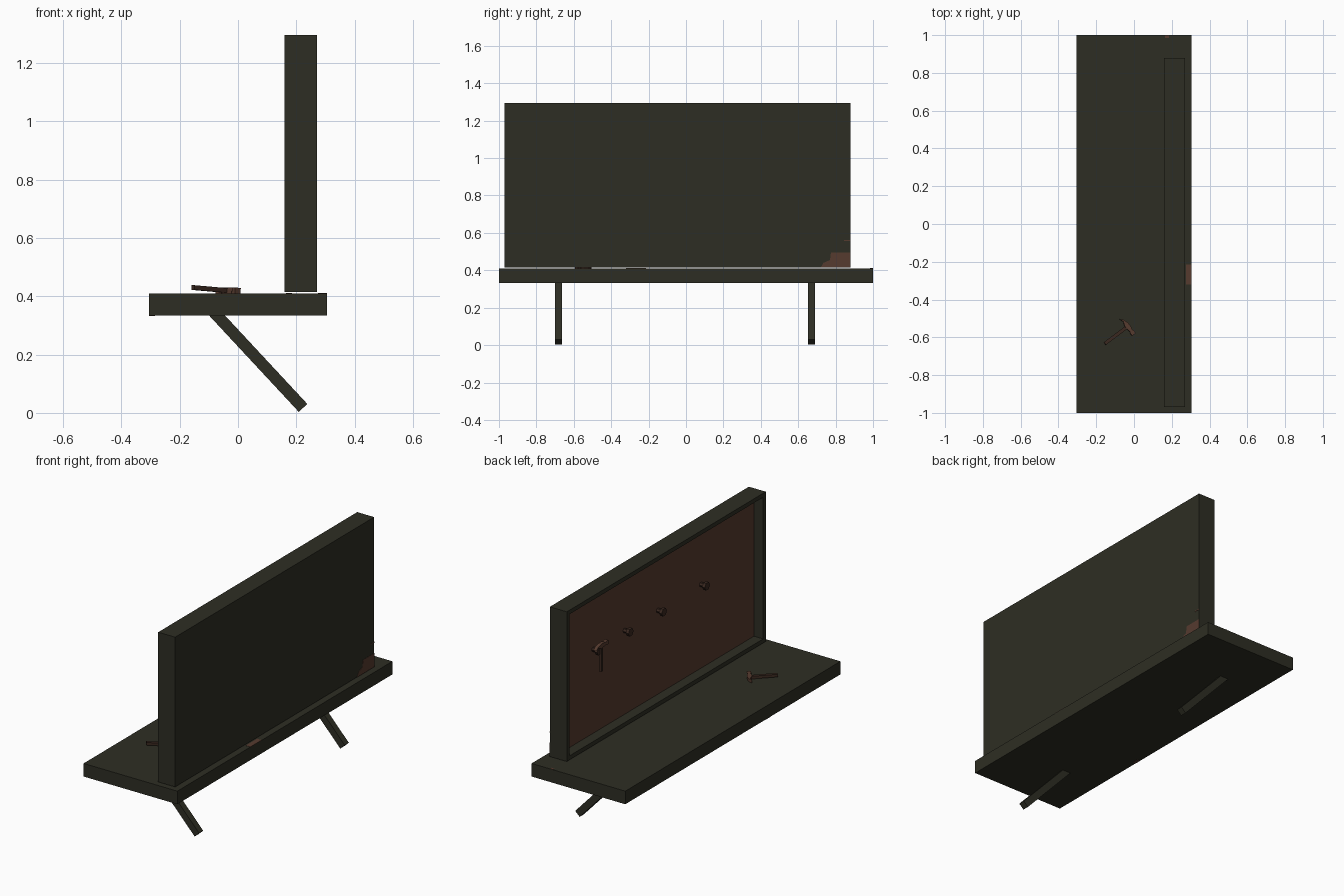
import bpy, bmesh, math
from mathutils import Matrix, Vector

if "Cube" in bpy.data.objects:
    bpy.data.objects.remove(bpy.data.objects["Cube"])


def material(name, col):
    m = bpy.data.materials.new(name)
    m.diffuse_color = (*col, 1)
    m.use_nodes = True
    m.node_tree.nodes["Principled BSDF"].inputs["Base Color"].default_value = m.diffuse_color
    return m


OLIVE = material("dark_olive", (0.027, 0.027, 0.017))
BROWN = material("rust_brown", (0.092, 0.043, 0.028))
DARK = material("dark_brown_wood", (0.042, 0.021, 0.014))


def finish(bm, name, mats, matrix=None):
    if matrix:
        bm.transform(matrix)
    bmesh.ops.recalc_face_normals(bm, faces=bm.faces)
    me = bpy.data.meshes.new(name)
    bm.to_mesh(me)
    bm.free()
    for m in mats:
        me.materials.append(m)
    ob = bpy.data.objects.new(name, me)
    bpy.context.collection.objects.link(ob)
    return ob


def box_bm(lo, hi):
    bm = bmesh.new()
    lo, hi = Vector(lo), Vector(hi)
    bmesh.ops.create_cube(bm, size=1, matrix=Matrix.Translation((lo + hi) / 2)
                          @ Matrix.Diagonal((*(hi - lo), 1)))
    return bm


def box(name, lo, hi, mat, matrix=None):
    return finish(box_bm(lo, hi), name, [mat], matrix)


def prism(name, pts, depth, mat, matrix=None):
    """Outline in local xy, extruded along local z and centred on it."""
    bm = bmesh.new()
    f = bm.faces.new([bm.verts.new((x, y, -depth / 2)) for x, y in pts])
    r = bmesh.ops.extrude_face_region(bm, geom=[f])
    bmesh.ops.translate(bm, vec=(0, 0, depth),
                        verts=[v for v in r["geom"] if isinstance(v, bmesh.types.BMVert)])
    return finish(bm, name, [mat], matrix)


# Bench top
box("bench_top", (-0.305, -1, 0.333), (0.305, 1, 0.41), OLIVE)

# Tool board: box with its -x face inset and pushed in
bm = box_bm((0.16, -0.97, 0.414), (0.27, 0.88, 1.295))
bm.normal_update()
face = min(bm.faces, key=lambda f: f.normal.x)
bmesh.ops.inset_region(bm, faces=[face], thickness=0.034)
r = bmesh.ops.extrude_face_region(bm, geom=[face])
if face.is_valid:
    bmesh.ops.delete(bm, geom=[face], context='FACES_ONLY')
bmesh.ops.translate(bm, vec=(0.06, 0, 0),
                    verts=[g for g in r["geom"] if isinstance(g, bmesh.types.BMVert)])
for g in r["geom"]:
    if isinstance(g, bmesh.types.BMFace):
        g.material_index = 1
finish(bm, "tool_board", [OLIVE, BROWN])

# Slanted legs
foot, top = Vector((0.223, 0.017)), Vector((-0.085, 0.348))
side = (top - foot).orthogonal().normalized() * 0.02
outline = [foot - side, foot + side, top + side, top - side]
for label, y in (("near_leg", -0.682), ("far_leg", 0.672)):
    prism(label, outline, 0.038, OLIVE,
          Matrix.Translation((0, y, 0)) @ Matrix.Rotation(math.pi / 2, 4, 'X'))

# Pegs: thin shaft and hexagonal cap
for i, y in enumerate((0.55, 0.26, -0.05, -0.45)):
    bm = bmesh.new()
    for rad, length, x in ((0.013, 0.04, 0.204), (0.024, 0.018, 0.185)):
        bmesh.ops.create_cone(bm, cap_ends=True, segments=6, radius1=rad, radius2=rad,
                              depth=length, matrix=Matrix.Translation((x, y, 0.933))
                              @ Matrix.Rotation(math.pi / 2, 4, 'Y'))
    finish(bm, f"peg_{i + 1}", [DARK])


# Hammers: handle along local -x, head along local y with a tapered claw
def hammer(name, matrix):
    box(name + "_handle", (-0.152, -0.009, -0.008), (0.0, 0.009, 0.008), DARK, matrix)
    head = [(-0.012, -0.054), (0.012, -0.054), (0.012, -0.036), (0.008, -0.03),
            (0.012, -0.012), (0.012, 0.014), (0.004, 0.04), (-0.012, 0.056),
            (-0.004, 0.034), (-0.012, 0.014), (-0.012, -0.012), (-0.008, -0.03),
            (-0.012, -0.036)]
    prism(name + "_head", head, 0.02, BROWN, matrix)


hammer("resting_hammer", Matrix.Translation((-0.033, -0.542, 0.419))
       @ Matrix.Rotation(math.radians(37), 4, 'Z')
       @ Matrix.Rotation(math.radians(4), 4, 'Y'))
hammer("hanging_hammer", Matrix.Translation((0.175, 0.54, 0.965))
       @ Matrix.Rotation(-math.pi / 2, 4, 'Y'))

# Worn paint patches as thin plates
patch = [(0.72, 0.414), (0.88, 0.414), (0.88, 0.495), (0.775, 0.495), (0.77, 0.455), (0.735, 0.44)]
stand = Matrix(((0, 0, 1, 0.2702), (1, 0, 0, 0), (0, 1, 0, 0), (0, 0, 0, 1)))
prism("board_corner_wear", patch, 0.002, BROWN, stand)
box("board_chip", (0.269, 0.845, 0.556), (0.2712, 0.88, 0.562), BROWN)
box("bench_edge_wear", (0.275, -0.32, 0.409), (0.305, -0.215, 0.4112), BROWN)
box("bench_end_chip", (0.165, 0.985, 0.409), (0.185, 1.0, 0.4112), BROWN)
box("bench_underside_chip", (-0.305, -0.35, 0.3318), (-0.285, -0.31, 0.334), BROWN)
